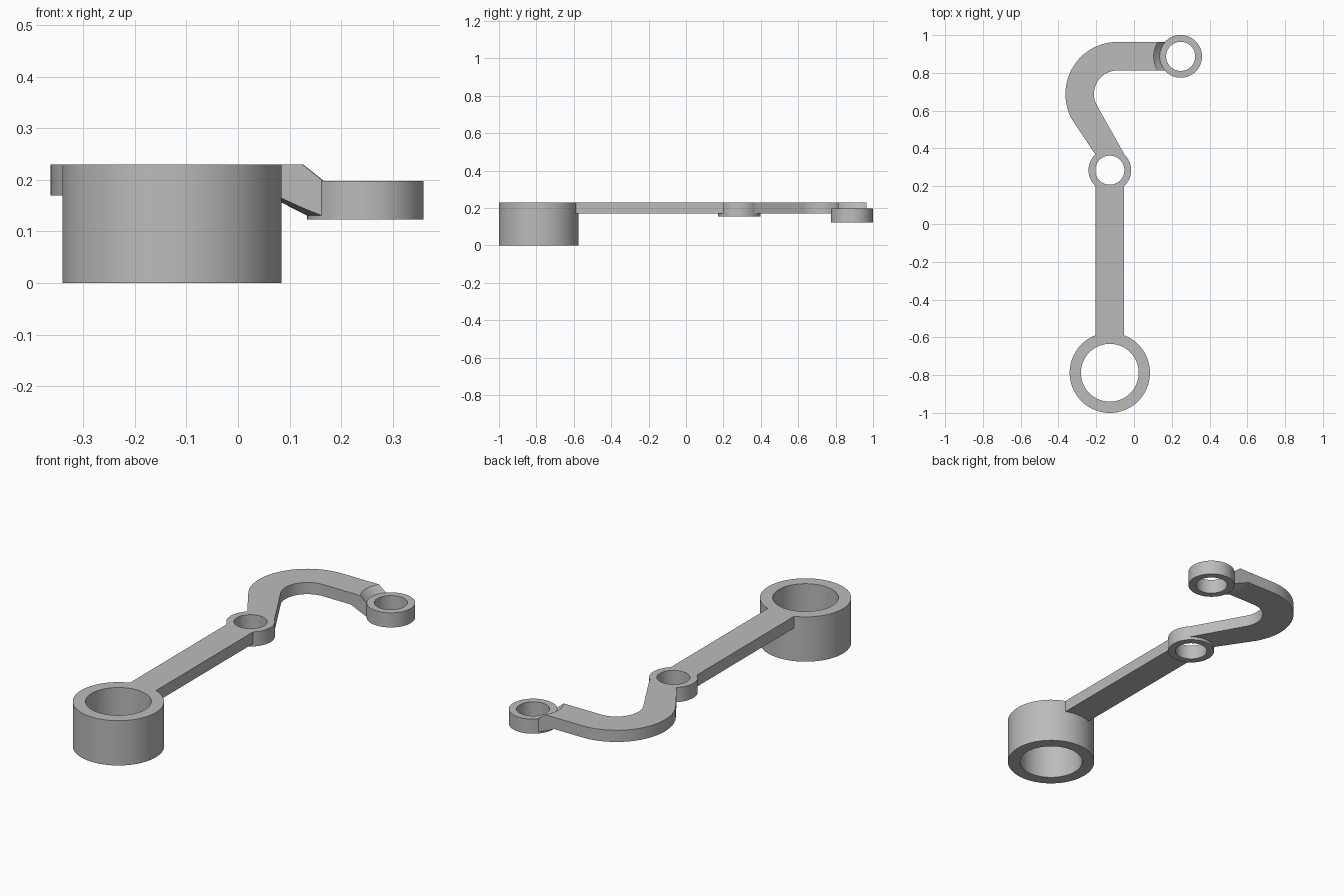
import bpy, bmesh, math
from math import sin, cos, radians, sqrt
from mathutils import Vector

cube = bpy.data.objects.get("Cube")
if cube:
    bpy.data.objects.remove(cube, do_unlink=True)

grey = bpy.data.materials.new("plain grey")
grey.use_nodes = True
grey.diffuse_color = (0.5, 0.5, 0.5, 1)
grey.node_tree.nodes["Principled BSDF"].inputs["Base Color"].default_value = grey.diffuse_color

SEGMENTS = 96
COLUMNS = [i / 16 for i in range(17)]     # position across an arm, 0 to 1
TOP, UNDER = 0.23, 0.17                   # arm heights
SINK = 0.002                              # overlap of arms into ring walls

# Ring centres and radii
BIG, BIG_R = Vector((-0.128, -0.7875)), 0.2125
MID, END, SMALL_R = Vector((-0.128, 0.285)), Vector((0.247, 0.8875)), 0.113
BEND = Vector((-0.087, 0.688))


def lerp(a, b, t):
    return a + (b - a) * t


def polar(centre, radius, degrees):
    a = radians(degrees)
    return centre + radius * Vector((cos(a), sin(a)))


def finish(name, bm):
    bmesh.ops.recalc_face_normals(bm, faces=bm.faces)
    mesh = bpy.data.meshes.new(name)
    bm.to_mesh(mesh)
    bm.free()
    mesh.materials.append(grey)
    obj = bpy.data.objects.new(name, mesh)
    bpy.context.collection.objects.link(obj)
    bpy.ops.object.select_all(action='DESELECT')
    obj.select_set(True)
    bpy.context.view_layer.objects.active = obj
    bpy.ops.object.shade_smooth_by_angle(angle=radians(25))
    return obj


def ring(name, centre, outer, inner, low, high):
    """Hollow cylinder from a revolved rectangle."""
    bm = bmesh.new()
    profile = [(inner, low), (outer, low), (outer, high), (inner, high)]
    loops = []
    for i in range(SEGMENTS):
        spots = [(polar(centre, r, 360 * i / SEGMENTS), z) for r, z in profile]
        loops.append([bm.verts.new((p.x, p.y, z)) for p, z in spots])
    for i, a in enumerate(loops):
        b = loops[(i + 1) % SEGMENTS]
        for k in range(4):
            n = (k + 1) % 4
            bm.faces.new((a[k], b[k], b[n], a[n]))
    return finish(name, bm)


def arm(name, stations):
    """Solid strip through stations of (top points, under points)."""
    bm = bmesh.new()
    loops = [[bm.verts.new(p) for p in top + under[::-1]] for top, under in stations]
    for a, b in zip(loops, loops[1:]):
        for k in range(len(a)):
            n = (k + 1) % len(a)
            bm.faces.new((a[k], b[k], b[n], a[n]))
    bm.faces.new(loops[0])
    bm.faces.new(loops[-1])
    return finish(name, bm)


def level(points):
    return ([(p.x, p.y, TOP) for p in points], [(p.x, p.y, UNDER) for p in points])


ring("large_hub", BIG, BIG_R, 0.153, 0, TOP)
ring("middle_eye", MID, SMALL_R, 0.077, 0.155, TOP)
ring("end_eye", END, SMALL_R, 0.077, 0.123, 0.198)

# Straight arm, with both ends following the rings
offsets = [lerp(-0.0745, 0.0745, t) for t in COLUMNS]
arm("straight_arm", [
    level([BIG + Vector((d, sqrt((BIG_R - SINK) ** 2 - d * d))) for d in offsets]),
    level([MID + Vector((d, -sqrt((SMALL_R - SINK) ** 2 - d * d))) for d in offsets]),
])

# Hooked arm: leaves the middle eye, rounds the bend, then ramps down to the end eye
hook = [level([polar(MID, SMALL_R - SINK, lerp(133, 42, t)) for t in COLUMNS])]
for i in range(33):
    s = i / 32
    hook.append(level([polar(BEND, lerp(0.276, 0.125, t), lerp(lerp(211.4, 207.4, t), 90, s))
                       for t in COLUMNS]))


def around_end(radius, z):
    points = []
    for t in COLUMNS:
        y = BEND.y + lerp(0.276, 0.125, t)
        points.append((END.x - sqrt(radius ** 2 - (y - END.y) ** 2), y, z))
    return points


for top_r, top_z, under_r, under_z in [(0.19, TOP, 0.19, UNDER),
                                       (0.143, TOP, 0.143, 0.146),
                                       (SMALL_R - SINK, 0.198, SMALL_R - SINK, 0.13)]:
    hook.append((around_end(top_r, top_z), around_end(under_r, under_z)))
arm("hooked_arm", hook)
